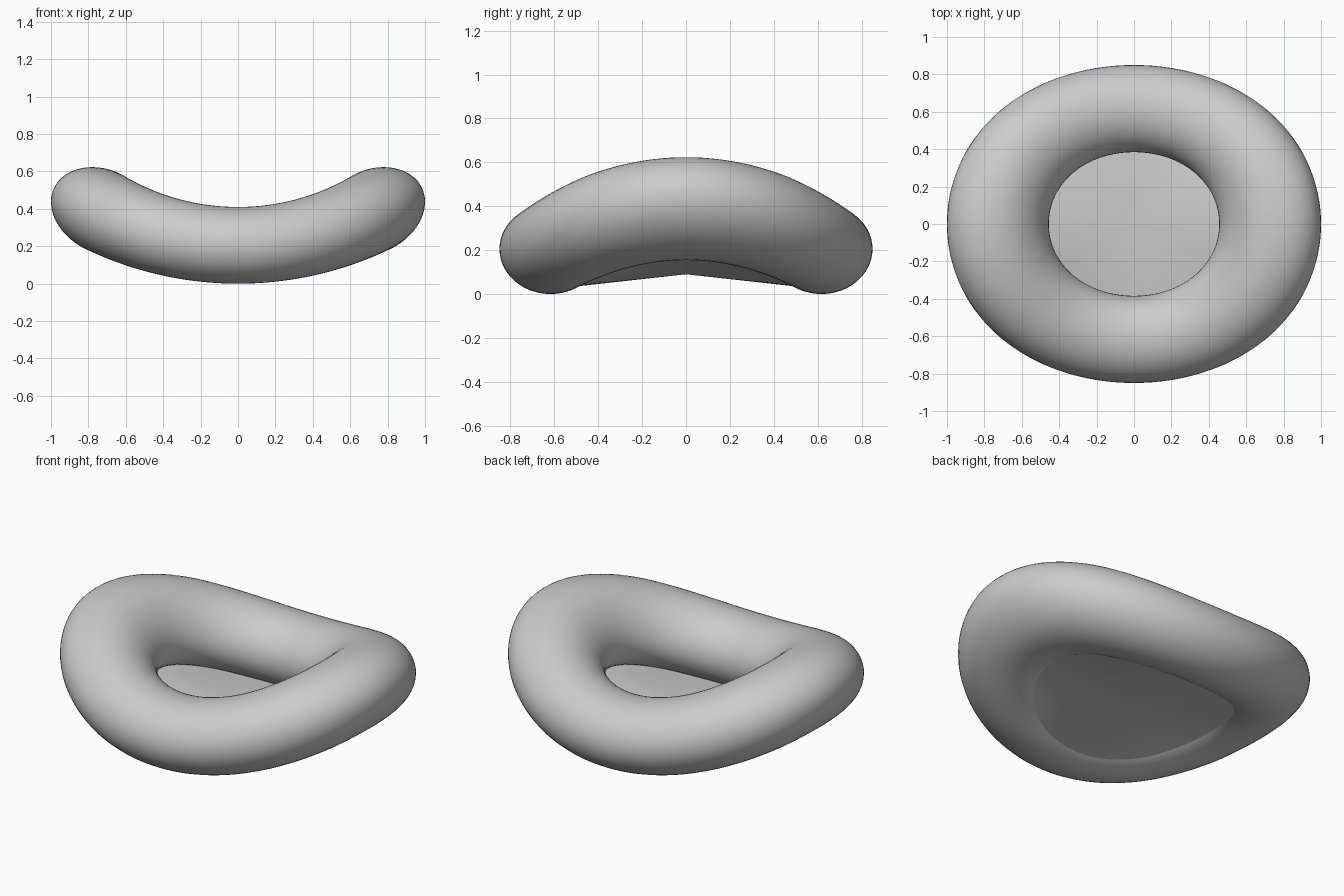
import bpy
import bmesh
from math import sin, cos, pi

cube = bpy.data.objects.get("Cube")
if cube:
    bpy.data.objects.remove(cube, do_unlink=True)

MAJOR, MINOR, FLAT = 0.617, 0.233, 0.88   # ring size and tube flattening
STRETCH, BEND, MID = 1.225, 1.53, 0.205   # lengthwise stretch, bend radius, tube height

grey = bpy.data.materials.new("light grey")
grey.use_nodes = True
colour = (0.6, 0.6, 0.6, 1)
grey.diffuse_color = colour
grey.node_tree.nodes["Principled BSDF"].inputs["Base Color"].default_value = colour


def bend(co):
    """Stretch along x, then curl both ends upward around the y axis."""
    angle = co.x * STRETCH / BEND
    radius = BEND - co.z
    co.x = radius * sin(angle)
    co.z = MID + BEND - radius * cos(angle)


def finish(obj, name):
    obj.name = obj.data.name = name
    obj.data.materials.append(grey)
    for poly in obj.data.polygons:
        poly.use_smooth = True


# Puffed ring, slightly fatter at its raised ends
bpy.ops.mesh.primitive_torus_add(major_radius=MAJOR, minor_radius=MINOR,
                                 major_segments=128, minor_segments=48,
                                 location=(0, 0, 0))
ring = bpy.context.object
for v in ring.data.vertices:
    v.co.z *= FLAT * (1 + 0.08 * min(1, (v.co.x / MAJOR) ** 2))
    bend(v.co)
finish(ring, "ring")

# Thin floor: a fan from a raised centre to a rim hidden inside the ring
mesh = bpy.data.meshes.new("floor")
bm = bmesh.new()
bmesh.ops.create_circle(bm, cap_ends=True, cap_tris=True, segments=64, radius=0.56)
for v in bm.verts:
    if v.co.length < 0.01:
        v.co.z = 0.09
    else:
        v.co.z = 0.028 - MID
        bend(v.co)
bm.to_mesh(mesh)
bm.free()
floor = bpy.data.objects.new("floor", mesh)
bpy.context.collection.objects.link(floor)
finish(floor, "floor")
